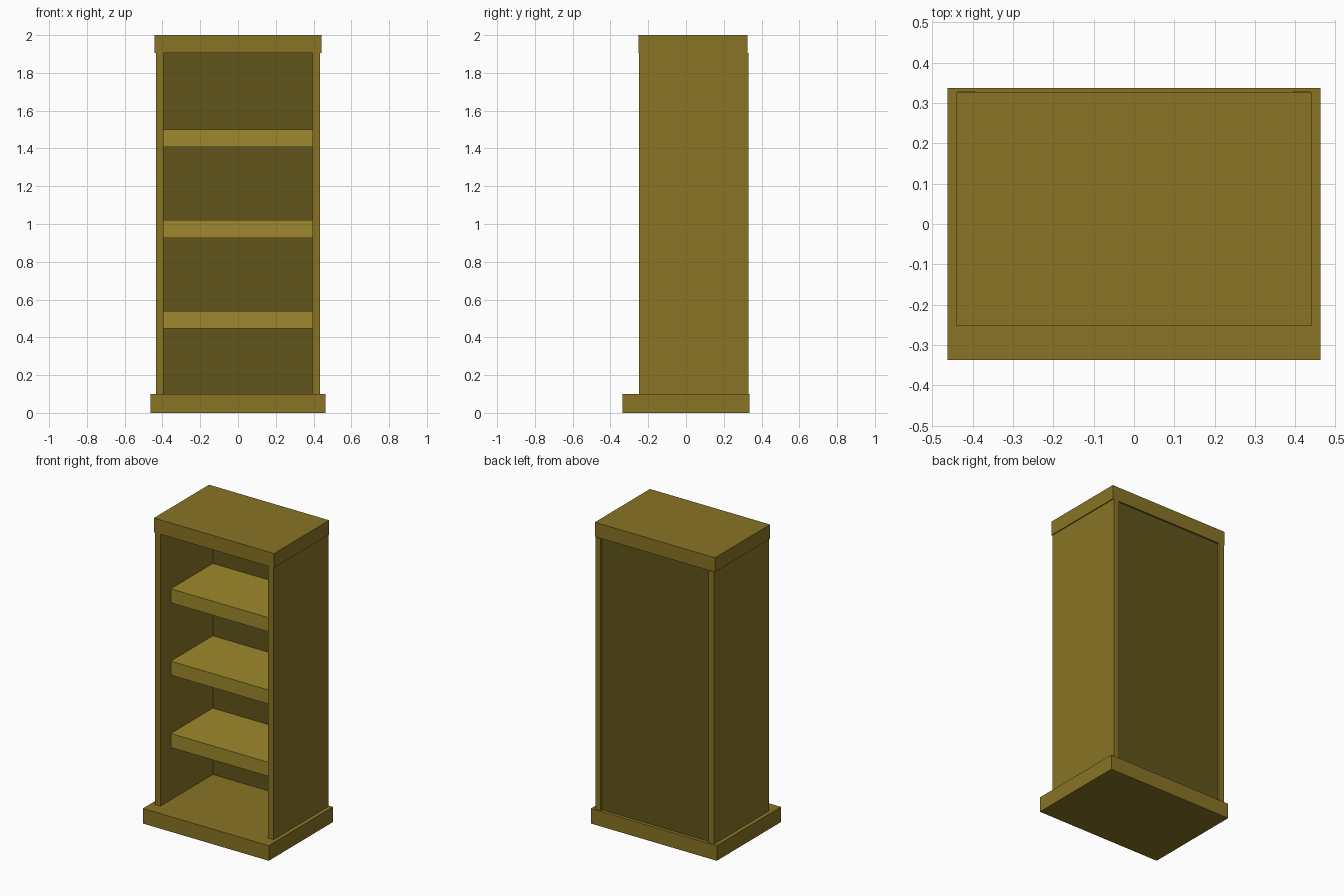
import bpy

if "Cube" in bpy.data.objects:
    bpy.data.objects.remove(bpy.data.objects["Cube"])


def material(name, rgb):
    m = bpy.data.materials.new(name)
    m.diffuse_color = (*rgb, 1.0)
    m.use_nodes = True
    m.node_tree.nodes["Principled BSDF"].inputs["Base Color"].default_value = m.diffuse_color
    return m


frame_wood = material("frame_wood", (0.25, 0.175, 0.018))
shelf_wood = material("shelf_wood", (0.34, 0.25, 0.025))
back_wood = material("back_wood", (0.12, 0.09, 0.011))


def box(name, x, y, z, mat):
    """Box from (min, max) pairs on each axis."""
    bpy.ops.mesh.primitive_cube_add(size=1, location=[sum(r) / 2 for r in (x, y, z)])
    ob = bpy.context.object
    ob.name = name
    ob.scale = [r[1] - r[0] for r in (x, y, z)]
    bpy.ops.object.transform_apply(location=False, rotation=False, scale=True)
    ob.data.materials.append(mat)
    return ob


# Base plinth and top board
box("base", (-0.462, 0.462), (-0.337, 0.337), (0, 0.1), frame_wood)
box("top_board", (-0.441, 0.441), (-0.252, 0.326), (1.905, 2.0), frame_wood)

# Side panels
box("left_side_panel", (-0.435, -0.395), (-0.249, 0.33), (0.1, 1.905), frame_wood)
box("right_side_panel", (0.395, 0.435), (-0.249, 0.33), (0.1, 1.905), frame_wood)

# Recessed back panel
box("back_panel", (-0.395, 0.395), (0.30, 0.315), (0.1, 1.905), back_wood)

# Shelves, set back from the front edge
for i, top in enumerate((0.54, 1.02, 1.50)):
    box(f"shelf_{i + 1}", (-0.395, 0.395), (-0.14, 0.30), (top - 0.093, top), shelf_wood)
